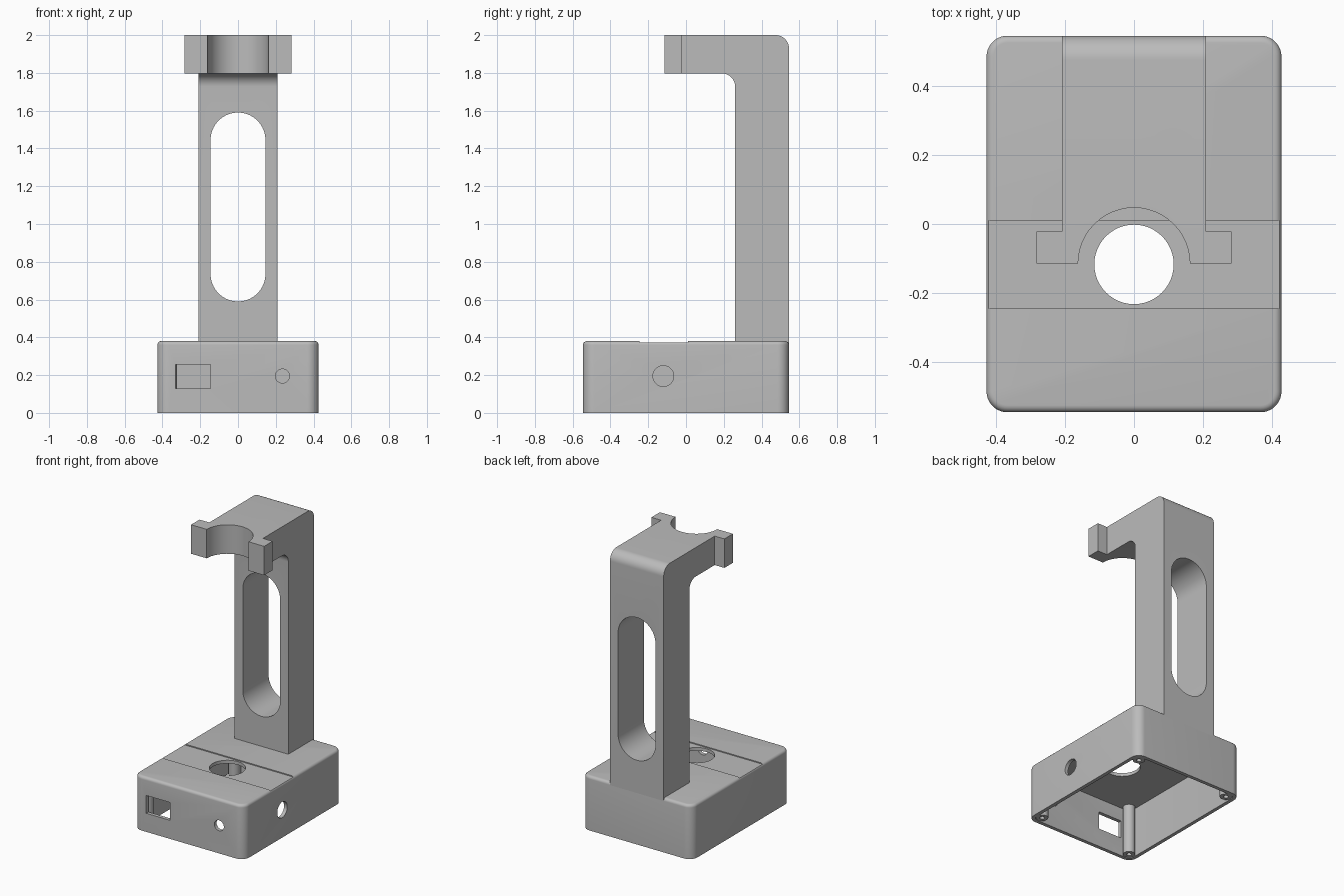
import bpy
import bmesh
from math import sin, cos, pi

cube = bpy.data.objects.get("Cube")
if cube:
    bpy.data.objects.remove(cube, do_unlink=True)

grey = bpy.data.materials.new("plain grey")
grey.use_nodes = True
colour = (0.5, 0.5, 0.5, 1)
grey.diffuse_color = colour
grey.node_tree.nodes["Principled BSDF"].inputs["Base Color"].default_value = colour


def arc(cx, cy, r, start, end, steps=12):
    angles = [start + (end - start) * i / steps for i in range(steps + 1)]
    return [(cx + r * cos(a), cy + r * sin(a)) for a in angles]


def rounded_rect(hx, hy, r, cx=0, cy=0, steps=10):
    points = []
    for i, (sx, sy) in enumerate([(1, 1), (-1, 1), (-1, -1), (1, -1)]):
        points += arc(cx + sx * (hx - r), cy + sy * (hy - r), r,
                      i * pi / 2, (i + 1) * pi / 2, steps)
    return points


def circle(cx, cy, r):
    return arc(cx, cy, r, 0, 2 * pi, 48)[:-1]


def rect(x0, x1, y0, y1):
    return [(x0, y0), (x1, y0), (x1, y1), (x0, y1)]


def prism(name, points, axis, low, high, top_bevel=0):
    """Extrude a flat outline along one axis."""
    place = {"x": lambda u, v, w: (w, u, v),
             "y": lambda u, v, w: (u, w, v),
             "z": lambda u, v, w: (u, v, w)}[axis]
    bm = bmesh.new()
    lower = [bm.verts.new(place(u, v, low)) for u, v in points]
    upper = [bm.verts.new(place(u, v, high)) for u, v in points]
    bm.faces.new(lower)
    cap = bm.faces.new(upper)
    for i in range(len(points)):
        j = (i + 1) % len(points)
        bm.faces.new((lower[i], lower[j], upper[j], upper[i]))
    bmesh.ops.remove_doubles(bm, verts=bm.verts[:], dist=1e-5)
    bmesh.ops.recalc_face_normals(bm, faces=bm.faces[:])
    if top_bevel:
        bmesh.ops.bevel(bm, geom=list(cap.edges), offset=top_bevel, segments=5,
                        profile=0.5, affect="EDGES")
    mesh = bpy.data.meshes.new(name)
    bm.to_mesh(mesh)
    bm.free()
    mesh.materials.append(grey)
    obj = bpy.data.objects.new(name, mesh)
    bpy.context.collection.objects.link(obj)
    return obj


def select(obj):
    bpy.ops.object.select_all(action="DESELECT")
    obj.select_set(True)
    bpy.context.view_layer.objects.active = obj


def combine(target, tool, operation="DIFFERENCE"):
    """Apply a boolean and remove the tool."""
    tool.hide_render = True
    mod = target.modifiers.new("boolean", "BOOLEAN")
    mod.operation = operation
    mod.solver = "EXACT"
    mod.object = tool
    select(target)
    bpy.ops.object.modifier_apply(modifier=mod.name)
    bpy.data.objects.remove(tool, do_unlink=True)


def smooth(obj):
    select(obj)
    bpy.ops.object.shade_smooth_by_angle(angle=pi / 6)


HX, HY, TOP, WALL = 0.427, 0.545, 0.38, 0.025
RING_Y = -0.117

# Hollow base, open underneath
base = prism("base_box", rounded_rect(HX, HY, 0.06), "z", 0, TOP, 0.02)
base_cuts = [
    ("cavity", rounded_rect(HX - WALL, HY - WALL, 0.035), "z", -0.1, TOP - 0.03),
    ("top_channel", rect(-0.6, 0.6, -0.245, 0.01), "z", TOP - 0.007, 0.5),
    ("top_hole", circle(0, RING_Y, 0.115), "z", 0.3, 0.5),
    ("side_hole", circle(-0.12, 0.195, 0.055), "x", 0.35, 0.5),
    ("front_hole", circle(0.235, 0.195, 0.037), "y", -0.6, -0.5),
    ("front_socket", rect(-0.33, -0.145, 0.13, 0.255), "y", -0.6, -0.5),
]
for cut in base_cuts:
    combine(base, prism(*cut))
smooth(base)

# Screw posts in the four inner corners
for side, sx in (("left", 1), ("right", -1)):
    for end, sy in (("front", -1), ("back", 1)):
        x, y = sx * 0.362, sy * 0.48
        post = prism(f"screw_post_{end}_{side}", circle(x, y, 0.039), "z", 0.003, 0.36)
        combine(post, prism("screw_hole", circle(x, y, 0.016), "z", -0.1, 0.25))
        smooth(post)

# Upright arm with its overhanging top
FRONT, BACK, UNDER, HIGH = -0.115, HY, 1.797, 2.0
outline = [(BACK, 0.36)]
outline += arc(BACK - 0.07, HIGH - 0.07, 0.07, 0, pi / 2)
outline += [(FRONT, HIGH), (FRONT, UNDER)]
outline += arc(0.26 - 0.07, UNDER - 0.07, 0.07, pi / 2, 0)
outline += [(0.26, 0.36)]
arm = prism("arm", outline, "x", -0.208, 0.208)

# Ears, half-round notch and long slot
combine(arm, prism("ears", rect(-0.283, 0.283, FRONT, -0.021), "z", UNDER, HIGH), "UNION")
combine(arm, prism("notch", circle(0, FRONT, 0.162), "z", 1.7, 2.1))
combine(arm, prism("slot", rounded_rect(0.145, 0.5, 0.145, 0, 1.09, 16), "y", 0.1, 0.7))
smooth(arm)
